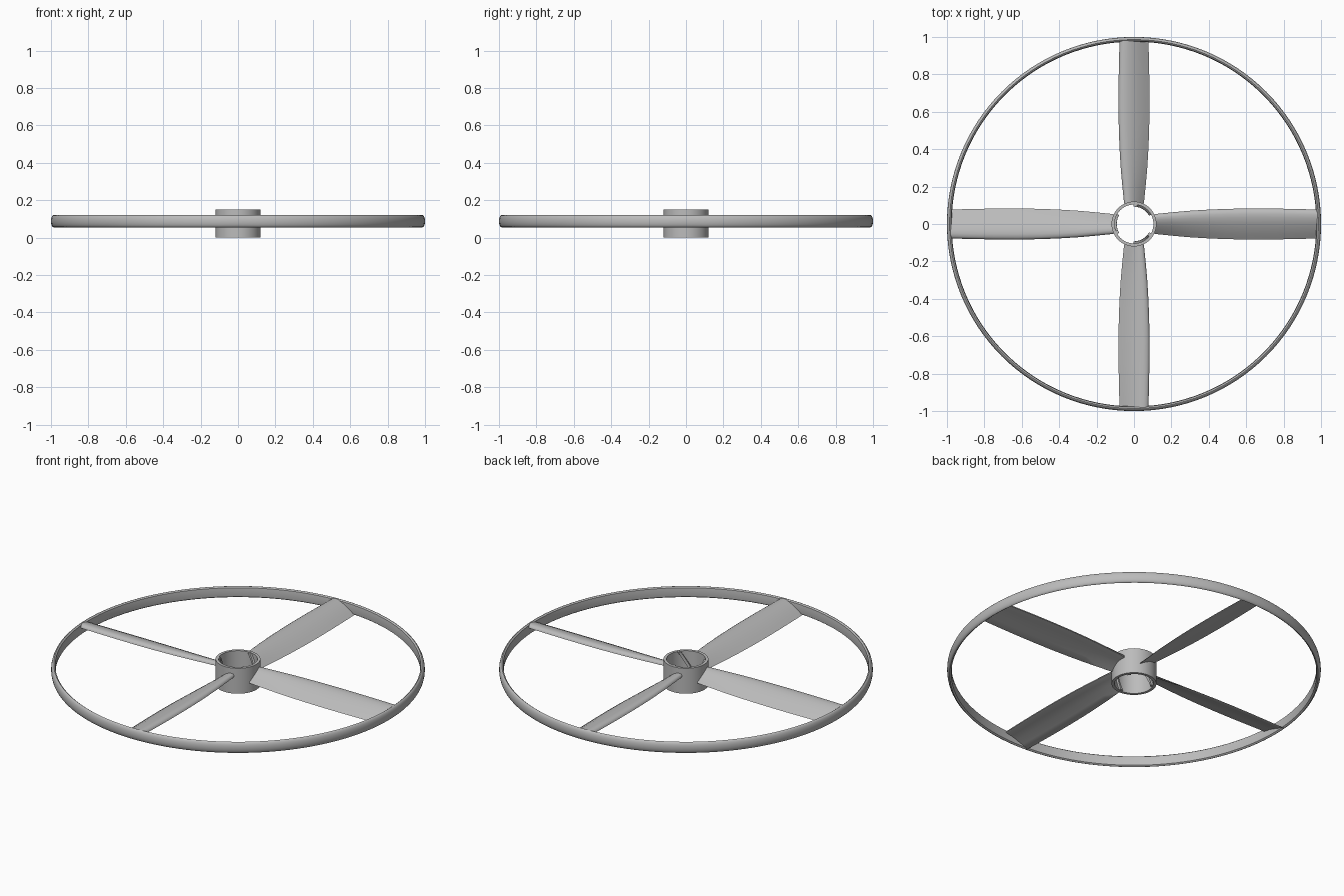
import bpy, bmesh, math
from math import sin, cos, radians, pi

cube = bpy.data.objects.get("Cube")
if cube:
    bpy.data.objects.remove(cube, do_unlink=True)

grey = bpy.data.materials.new("plain grey")
grey.use_nodes = True
colour = (0.5, 0.5, 0.5, 1)
grey.diffuse_color = colour
grey.node_tree.nodes["Principled BSDF"].inputs["Base Color"].default_value = colour


def skin(name, sections, closed=False, turn=0.0, sharp=35):
    """Join a row of matching closed sections into one smooth solid."""
    bm = bmesh.new()
    rows = [[bm.verts.new(p) for p in s] for s in sections]
    n = len(rows[0])
    for i in range(len(rows) if closed else len(rows) - 1):
        a, b = rows[i], rows[(i + 1) % len(rows)]
        for j in range(n):
            k = (j + 1) % n
            bm.faces.new((a[j], a[k], b[k], b[j]))
    if not closed:
        bm.faces.new(rows[0])
        bm.faces.new(rows[-1][::-1])
    bmesh.ops.recalc_face_normals(bm, faces=bm.faces)
    mesh = bpy.data.meshes.new(name)
    bm.to_mesh(mesh)
    bm.free()
    mesh.materials.append(grey)
    ob = bpy.data.objects.new(name, mesh)
    bpy.context.collection.objects.link(ob)
    ob.rotation_euler.z = turn
    bpy.ops.object.select_all(action='DESELECT')
    bpy.context.view_layer.objects.active = ob
    ob.select_set(True)
    bpy.ops.object.shade_smooth_by_angle(angle=radians(sharp))
    return ob


def lathe(name, profile, steps):
    angles = [2 * pi * i / steps for i in range(steps)]
    return skin(name, [[(r * cos(a), r * sin(a), z) for r, z in profile]
                       for a in angles], closed=True)


# Outer ring: a tall, slim band with a bulged outside
bulge = [(0.986 + 0.014 * cos(t), 0.0875 + 0.0325 * sin(t))
         for t in [radians(-90 + 18 * i) for i in range(11)]]
lathe("outer_ring", bulge + [(0.978, 0.114), (0.975, 0.0875), (0.978, 0.061)], 128)

# Hub: an open tube
lathe("hub", [(0.12, 0), (0.12, 0.15), (0.104, 0.15), (0.104, 0)], 64)

# Blades: cambered section given as (share of half width, height)
section = [(1, 0.101), (0.97, 0.109), (0.85, 0.116), (0.65, 0.1185),
           (0.4, 0.1165), (0.1, 0.109), (-0.25, 0.096), (-0.65, 0.077),
           (-1, 0.057), (-0.97, 0.056), (-0.5, 0.07), (0, 0.083),
           (0.5, 0.094), (0.9, 0.098)]
stations = [(0.11, 0.053), (0.2, 0.062), (0.3, 0.071), (0.4, 0.077),
            (0.5, 0.081), (0.62, 0.083), (0.75, 0.0825), (0.88, 0.08),
            (0.982, 0.077)]
for i in range(4):
    skin(f"blade_{i + 1}", [[(r, w * u, z) for u, z in section]
                            for r, w in stations], turn=i * pi / 2, sharp=50)

# Inner ribs: three steep spiral ridges inside the hub
for i in range(3):
    rows = []
    for s in range(13):
        t = s / 12
        a, half = radians(-26 + 52 * t), 0.09
        z = 0.002 + 0.146 * t
        rows.append([(r * cos(a + d), r * sin(a + d), z)
                     for r, d in ((0.106, -half), (0.093, -half),
                                  (0.093, half), (0.106, half))])
    skin(f"inner_rib_{i + 1}", rows, turn=radians(60 + 120 * i))
